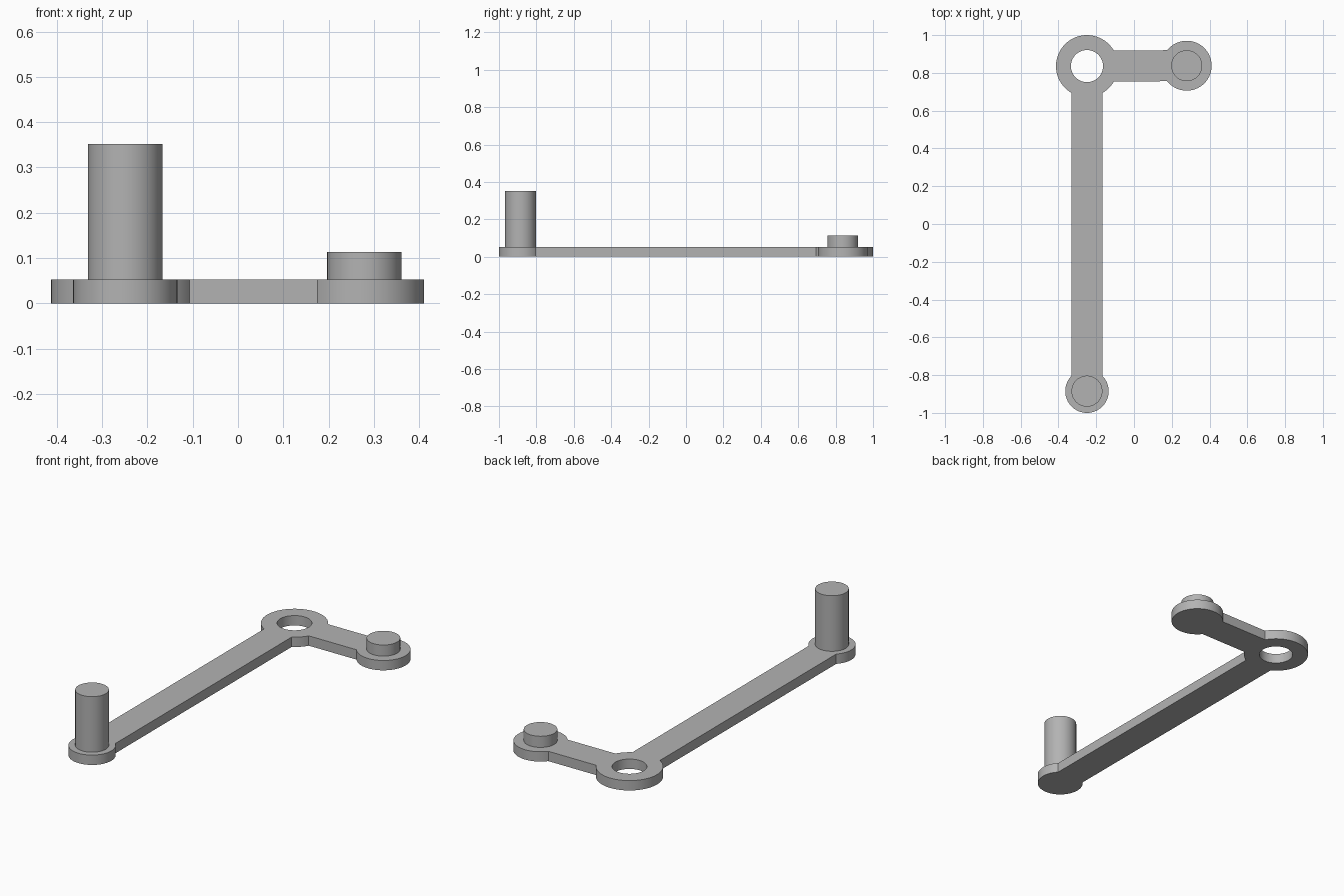
import bpy, bmesh
from math import asin, cos, sin, pi, radians

cube = bpy.data.objects.get("Cube")
if cube:
    bpy.data.objects.remove(cube, do_unlink=True)

THICK = 0.053      # plate thickness
HALF = 0.082       # half width of the arms, also the pin radius
PIVOT, PIVOT_R, HOLE_R = (-0.249, 0.836), 0.164, 0.085
LONG_END, LONG_R = (-0.249, -0.885), 0.115
SHORT_END, SHORT_R = (0.279, 0.838), 0.132

grey = bpy.data.materials.new("plain grey")
grey.use_nodes = True
grey.diffuse_color = (0.45, 0.45, 0.45, 1)
grey.node_tree.nodes["Principled BSDF"].inputs["Base Color"].default_value = grey.diffuse_color


def arc(centre, radius, start, end, steps):
    """Points along a counter-clockwise arc, both ends included."""
    angles = [start + (end - start) * i / steps for i in range(steps + 1)]
    return [(centre[0] + radius * cos(a), centre[1] + radius * sin(a)) for a in angles]


def extruded(name, loops, z0, z1):
    """Fill flat closed loops (inner ones become holes) and extrude them up."""
    bm = bmesh.new()
    for loop in loops:
        verts = [bm.verts.new((x, y, z0)) for x, y in loop]
        for i, v in enumerate(verts):
            bm.edges.new((verts[i - 1], v))
    bmesh.ops.triangle_fill(bm, edges=bm.edges[:], use_beauty=True, normal=(0, 0, 1))
    top = bmesh.ops.extrude_face_region(bm, geom=bm.faces[:], use_keep_orig=True)
    moved = [g for g in top["geom"] if isinstance(g, bmesh.types.BMVert)]
    bmesh.ops.translate(bm, verts=moved, vec=(0, 0, z1 - z0))
    bmesh.ops.recalc_face_normals(bm, faces=bm.faces[:])
    mesh = bpy.data.meshes.new(name)
    bm.to_mesh(mesh)
    bm.free()
    mesh.materials.append(grey)
    obj = bpy.data.objects.new(name, mesh)
    bpy.context.collection.objects.link(obj)
    bpy.ops.object.select_all(action='DESELECT')
    obj.select_set(True)
    bpy.context.view_layer.objects.active = obj
    bpy.ops.object.shade_smooth_by_angle(angle=radians(25))
    return obj


# Crank plate: round bosses joined by two arms at a right angle
p, l, s = (asin(HALF / r) for r in (PIVOT_R, LONG_R, SHORT_R))
outline = (arc(PIVOT, PIVOT_R, p, 1.5 * pi - p, 48)
           + arc(LONG_END, LONG_R, pi / 2 + l, 2.5 * pi - l, 56)
           + arc(PIVOT, PIVOT_R, 1.5 * pi + p, 2 * pi - p, 8)
           + arc(SHORT_END, SHORT_R, pi + s, 3 * pi - s, 56))
hole = arc(PIVOT, HOLE_R, 0, 2 * pi, 64)[:-1]
extruded("crank_plate", [outline, hole], 0, THICK)

# Pins standing on the arm ends
for name, centre, height in (("long_arm_pin", LONG_END, 0.352),
                             ("short_arm_pin", SHORT_END, 0.113)):
    extruded(name, [arc(centre, HALF, 0, 2 * pi, 64)[:-1]], THICK, height)
